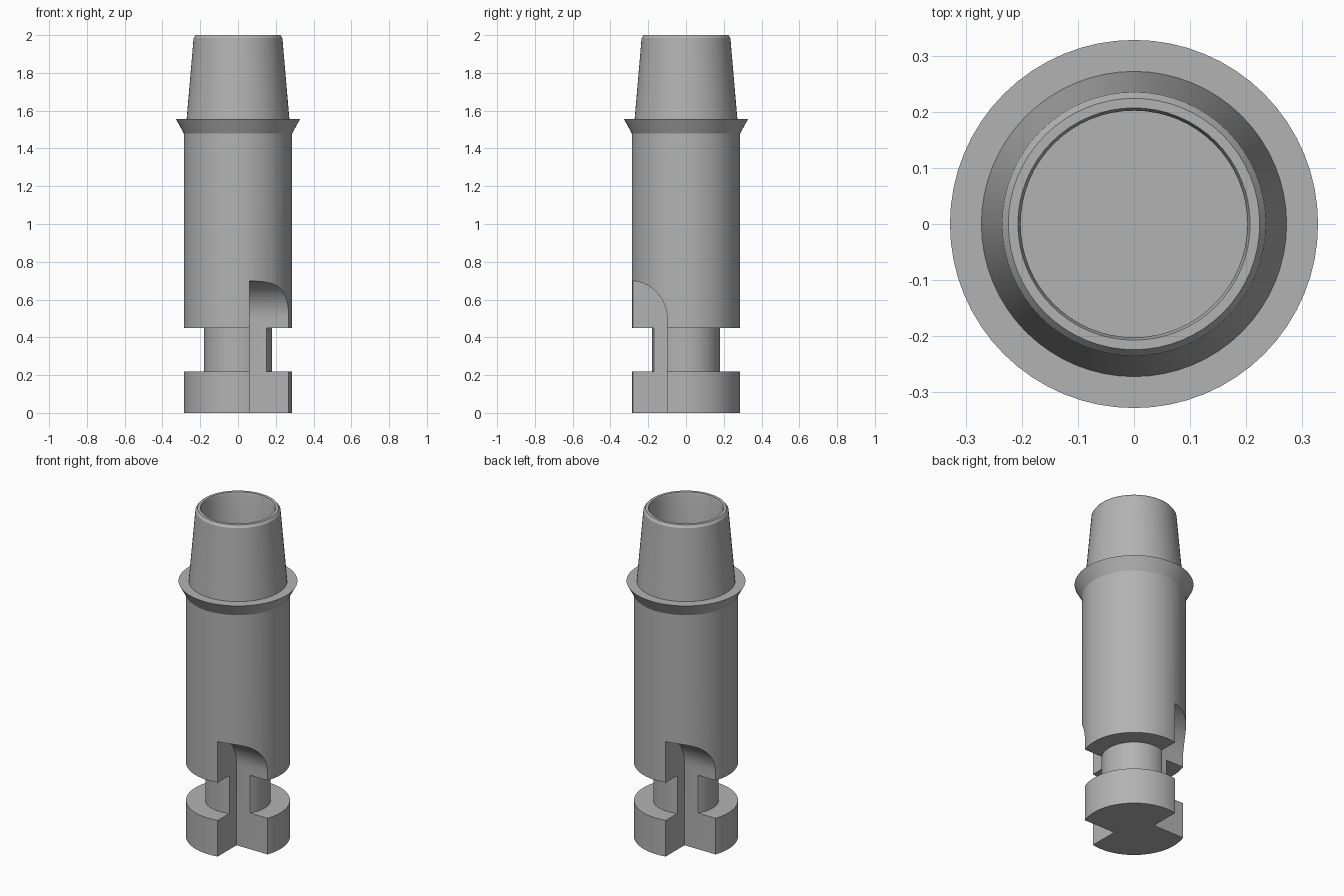
import bpy, bmesh, math

cube = bpy.data.objects.get("Cube")
if cube:
    bpy.data.objects.remove(cube, do_unlink=True)

grey = bpy.data.materials.new("plain_grey")
grey.use_nodes = True
color = (0.45, 0.45, 0.45, 1)
grey.diffuse_color = color
grey.node_tree.nodes["Principled BSDF"].inputs["Base Color"].default_value = color


def new_object(name, bm):
    bmesh.ops.recalc_face_normals(bm, faces=bm.faces)
    mesh = bpy.data.meshes.new(name)
    bm.to_mesh(mesh)
    bm.free()
    mesh.materials.append(grey)
    obj = bpy.data.objects.new(name, mesh)
    bpy.context.collection.objects.link(obj)
    return obj


def lathe(name, profile, steps=64):
    """Spin a radius/height profile that starts and ends on the axis."""
    bm = bmesh.new()
    verts = [bm.verts.new((r, 0, z)) for r, z in profile]
    edges = [bm.edges.new(pair) for pair in zip(verts, verts[1:])]
    bmesh.ops.spin(bm, geom=verts + edges, cent=(0, 0, 0), axis=(0, 0, 1),
                   angle=math.tau, steps=steps)
    bmesh.ops.remove_doubles(bm, verts=bm.verts, dist=0.0005)
    return new_object(name, bm)


# Turned body: foot disc, neck, barrel, flared collar, tapered hollow cup
body = lathe("turned_body", [
    (0, 0), (0.287, 0), (0.287, 0.22), (0.18, 0.22), (0.18, 0.45),
    (0.287, 0.45), (0.287, 1.48), (0.328, 1.555), (0.272, 1.555),
    (0.235, 1.985), (0.224, 2), (0.207, 2), (0.202, 1.985),
    (0.202, 1.5), (0, 1.5)])


def corner_notch(name, side):
    """Corner slot with a rounded top, running out through one side."""
    inner_y, spring_z, radius = -0.1, 0.5, 0.2
    outline = [(-0.5, -0.1), (inner_y, -0.1)]
    for i in range(13):
        a = math.pi / 2 * i / 12
        outline.append((inner_y - radius + radius * math.cos(a),
                        spring_z + radius * math.sin(a)))
    outline.append((-0.5, spring_z + radius))
    bm = bmesh.new()
    face = bm.faces.new([bm.verts.new((side * 0.06, side * y, z)) for y, z in outline])
    result = bmesh.ops.extrude_face_region(bm, geom=[face])
    moved = [v for v in result["geom"] if isinstance(v, bmesh.types.BMVert)]
    bmesh.ops.translate(bm, verts=moved, vec=(side * 0.5, 0, 0))
    cutter = new_object(name, bm)
    cutter.hide_render = True
    return cutter


# Two notches on opposite corners
bpy.context.view_layer.objects.active = body
body.select_set(True)
for label, side in (("front", 1), ("back", -1)):
    cutter = corner_notch(label + "_notch_cutter", side)
    cut = body.modifiers.new(label + "_notch", "BOOLEAN")
    cut.operation = "DIFFERENCE"
    cut.solver = "EXACT"
    cut.object = cutter
    bpy.ops.object.modifier_apply(modifier=cut.name)
    bpy.data.objects.remove(cutter, do_unlink=True)

bpy.ops.object.shade_smooth_by_angle(angle=math.radians(25))
